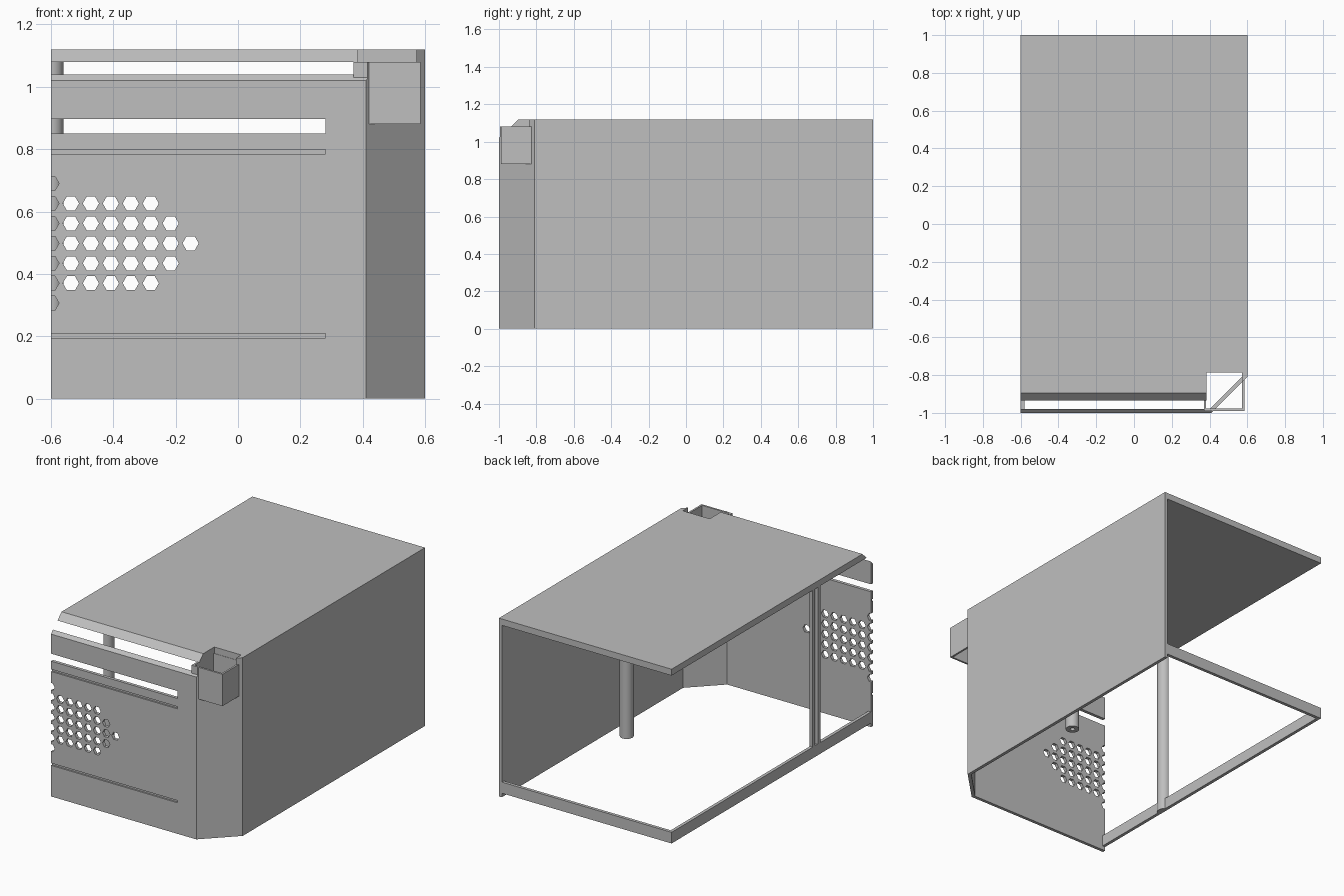
import bpy
import bmesh
from math import cos, sin, pi, radians
from mathutils import Vector

cube = bpy.data.objects.get("Cube")
if cube:
    bpy.data.objects.remove(cube, do_unlink=True)

grey = bpy.data.materials.new("plain grey")
grey.use_nodes = True
GREY = (0.52, 0.52, 0.52, 1)
grey.diffuse_color = GREY
grey.node_tree.nodes["Principled BSDF"].inputs["Base Color"].default_value = GREY


def prisms(name, outlines, axis, lo, hi):
    """Extrude one or more 2D outlines along an axis, as one object."""
    place = {"x": lambda a, b, c: (c, a, b),
             "y": lambda a, b, c: (a, c, b),
             "z": lambda a, b, c: (a, b, c)}[axis]
    bm = bmesh.new()
    for outline in outlines:
        face = bm.faces.new([bm.verts.new(place(a, b, lo)) for a, b in outline])
        grown = bmesh.ops.extrude_face_region(bm, geom=[face])
        verts = [g for g in grown["geom"] if isinstance(g, bmesh.types.BMVert)]
        shift = Vector(place(0, 0, hi - lo))
        bmesh.ops.translate(bm, verts=verts, vec=shift)
    bmesh.ops.recalc_face_normals(bm, faces=bm.faces)
    mesh = bpy.data.meshes.new(name)
    bm.to_mesh(mesh)
    bm.free()
    mesh.materials.append(grey)
    obj = bpy.data.objects.new(name, mesh)
    bpy.context.collection.objects.link(obj)
    return obj


def rect(x0, x1, y0, y1):
    return [(x0, y0), (x1, y0), (x1, y1), (x0, y1)]


def ngon(x, y, r, n):
    return [(x + r * cos(2 * pi * i / n), y + r * sin(2 * pi * i / n)) for i in range(n)]


def activate(obj):
    bpy.ops.object.select_all(action="DESELECT")
    obj.select_set(True)
    bpy.context.view_layer.objects.active = obj


def cut(obj, outlines, axis, lo, hi):
    """Subtract prisms from an object."""
    cutter = prisms("cutter", outlines, axis, lo, hi)
    cutter.hide_render = True
    mod = obj.modifiers.new("cut", "BOOLEAN")
    mod.operation = "DIFFERENCE"
    mod.solver = "EXACT"
    mod.object = cutter
    activate(obj)
    bpy.ops.object.modifier_apply(modifier=mod.name)
    bpy.data.objects.remove(cutter, do_unlink=True)


SIDE, ROOF_LOW, ROOF_TOP = 0.6, 1.08, 1.12

# Front panel, angled corner and side wall in one folded sheet
shell = prisms("front_and_side_wall", [[
    (-SIDE, -1), (0.41, -1), (SIDE, -0.81), (SIDE, 1),
    (0.58, 1), (0.58, -0.80), (0.40, -0.98), (-SIDE, -0.98)]], "z", 0, ROOF_LOW)

# Sloped top edge of the front panel
cut(shell, [[(-1.02, 1.0), (-0.97, 1.05), (-0.97, 1.2), (-1.02, 1.2)]], "x", -0.7, 0.415)
# Opening where the corner box passes through
cut(shell, [rect(0.382, 0.573, -0.978, -0.787)], "z", 0.88, 1.2)
# Long slot and two shallow grooves
cut(shell, [rect(-0.7, 0.28, 0.85, 0.897)], "y", -1.1, -0.9)
cut(shell, [rect(-0.7, 0.28, z, z + 0.014) for z in (0.195, 0.785)], "y", -1.1, -0.99)

# Hexagonal vent holes, fewer in the outer rows
PITCH = 0.064
holes = []
for row in range(-3, 4):
    count = (8, 7, 6, 1)[abs(row)]
    for col in range(count):
        holes.append(ngon(-SIDE + col * PITCH, 0.498 + row * PITCH, 0.026, 6))
cut(shell, holes, "y", -1.1, -0.9)

# Roof with a sloped front lip, notched over the corner box
roof = prisms("roof", [[(1, ROOF_LOW), (-0.935, ROOF_LOW), (-0.895, ROOF_TOP), (1, ROOF_TOP)]],
              "x", -SIDE, SIDE)
cut(roof, [[(0.385, -1.1), (0.385, -0.785), (0.572, -0.785),
            (0.572, -0.838), (0.7, -0.71), (0.7, -1.1)]], "z", 1, 1.2)

# Open square box at the corner
box = prisms("corner_box", [rect(0.37, 0.585, -0.99, -0.775)], "z", 0.88, ROOF_LOW)
cut(box, [rect(0.382, 0.573, -0.978, -0.787)], "z", 0.8, 1.2)

# Low frame bars along the open side and the back
prisms("base_bars", [[(-SIDE, -0.98), (-0.58, -0.98), (-0.58, 0.98),
                      (0.58, 0.98), (0.58, 1), (-SIDE, 1)]], "z", 0.025, 0.095)

# Hollow round posts, the second one halved at the open side
for name, x, y in (("inner_post", 0.44, -0.04), ("side_post", -SIDE, -0.44)):
    post = prisms(name, [ngon(x, y, 0.04, 32)], "z", 0.025, ROOF_LOW)
    cut(post, [ngon(x, y, 0.014, 16)], "z", -0.1, 1.2)
    if x == -SIDE:
        cut(post, [rect(-0.8, -SIDE, -0.6, -0.3)], "z", -0.1, 1.2)
    activate(post)
    bpy.ops.object.shade_smooth_by_angle(angle=radians(30))
